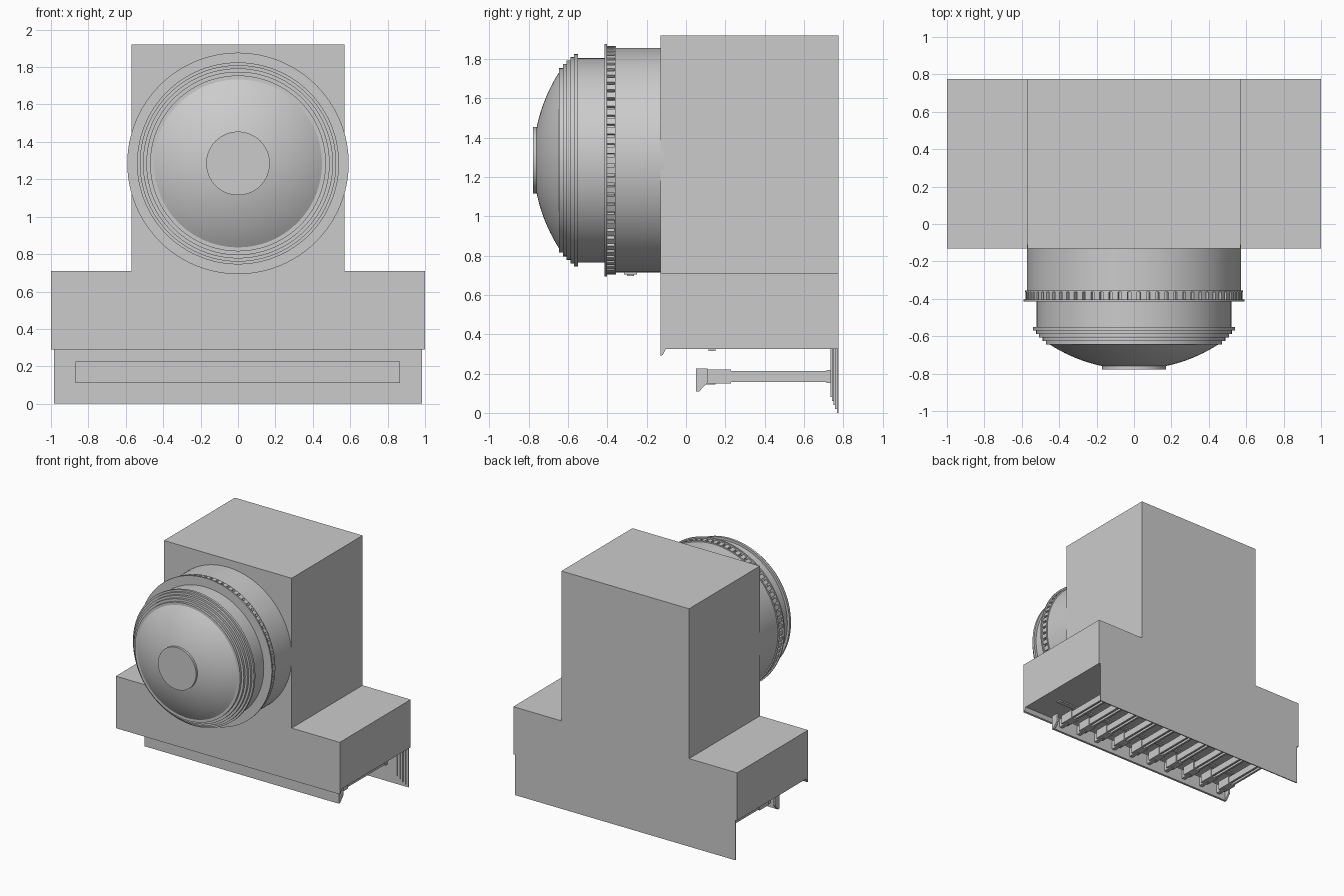
import bpy
import bmesh
from math import pi, sqrt
from mathutils import Matrix, Vector

cube = bpy.data.objects.get("Cube")
if cube:
    bpy.data.objects.remove(cube, do_unlink=True)

DRUM_Z = 1.285
BACK, FRONT, FLOOR = 0.775, -0.13, 0.325


def finish(name, bm, smooth=False):
    bmesh.ops.recalc_face_normals(bm, faces=bm.faces[:])
    mesh = bpy.data.meshes.new(name)
    bm.to_mesh(mesh)
    bm.free()
    obj = bpy.data.objects.new(name, mesh)
    bpy.context.collection.objects.link(obj)
    if smooth:
        bpy.ops.object.select_all(action='DESELECT')
        obj.select_set(True)
        bpy.context.view_layer.objects.active = obj
        bpy.ops.object.shade_smooth_by_angle(angle=pi / 6)


def add_box(bm, x, y, z, turn=Matrix.Identity(4)):
    """Add a box from (low, high) ranges, optionally transformed."""
    size = [b - a for a, b in (x, y, z)]
    centre = Vector([(a + b) / 2 for a, b in (x, y, z)])
    matrix = Matrix.Translation(centre) @ Matrix.Diagonal((*size, 1))
    bmesh.ops.create_cube(bm, size=1, matrix=turn @ matrix)


def box(name, x, y, z):
    bm = bmesh.new()
    add_box(bm, x, y, z)
    finish(name, bm)


def prism(name, outline, axis, low, high):
    """Extrude a closed outline along x (outline is y, z) or y (outline is x, z)."""
    bm = bmesh.new()
    if axis == 'x':
        verts = [bm.verts.new((low, a, b)) for a, b in outline]
        step = Vector((high - low, 0, 0))
    else:
        verts = [bm.verts.new((a, low, b)) for a, b in outline]
        step = Vector((0, high - low, 0))
    face = bm.faces.new(verts)
    new = bmesh.ops.extrude_face_region(bm, geom=[face], use_keep_orig=True)["geom"]
    bmesh.ops.translate(bm, vec=step, verts=[v for v in new if isinstance(v, bmesh.types.BMVert)])
    finish(name, bm)


def lathe(name, profile, segments=96):
    """Turn a profile of (radius, y) around the drum axis."""
    bm = bmesh.new()
    verts = [bm.verts.new((r, y, DRUM_Z)) for r, y in profile]
    edges = [bm.edges.new(pair) for pair in zip(verts, verts[1:])]
    bmesh.ops.spin(bm, geom=verts + edges, cent=(0, 0, DRUM_Z), axis=(0, 1, 0),
                   angle=2 * pi, steps=segments)
    bmesh.ops.remove_doubles(bm, verts=bm.verts[:], dist=0.0001)
    finish(name, bm, smooth=True)


# Housing: tall tower on a wide base, one solid T shape
half = [(0.57, 1.92), (0.57, 0.71), (1, 0.71), (1, FLOOR)]
prism("housing", half + [(-x, z) for x, z in reversed(half)], 'y', FRONT, BACK)

# Lip hanging under the front edge
prism("front_lip", [(FRONT, FLOOR), (FRONT, 0.29), (FRONT + 0.012, 0.295),
                    (FRONT + 0.027, FLOOR)], 'x', -1, 1)

# Back panel, thickening in steps towards the middle
bm = bmesh.new()
for i in range(5):
    inset = 0.02 * i
    add_box(bm, (inset - 0.985, 0.985 - inset),
            (BACK - 0.008 * (i + 1), BACK - 0.008 * i), (inset, FLOOR))
finish("back_panel", bm)

# Rail below the base
box("under_rail", (-0.87, 0.87), (0.115, 0.15), (0.315, FLOOR))

# Front bar with wedge-shaped end brackets
box("front_bar", (-0.87, 0.865), (0.05, 0.068), (0.11, 0.225))
wedge = [(0.05, 0.11), (0.068, 0.11), (0.11, 0.155), (0.11, 0.225), (0.05, 0.225)]
for side, x in (("right", -0.87), ("left", 0.85)):
    prism(side + "_bar_bracket", wedge, 'x', x, x + 0.015)

# Row of support arms: twin rods, web, front block and back flange
for i in range(10):
    x = (i - 4.5) * 0.175
    bm = bmesh.new()
    for s in (-1, 1):
        add_box(bm, (x + s * 0.018 - 0.008, x + s * 0.018 + 0.008), (0.22, 0.735), (0.158, 0.212))
    add_box(bm, (x - 0.012, x + 0.012), (0.22, 0.735), (0.175, 0.195))
    add_box(bm, (x - 0.032, x + 0.032), (0.11, 0.23), (0.15, 0.22))
    add_box(bm, (x - 0.015, x + 0.015), (0.06, 0.15), (0.144, 0.215))
    add_box(bm, (x - 0.032, x + 0.032), (0.715, 0.74), (0.152, 0.218))
    finish("support_arm_%d" % (i + 1), bm)

# Drum body with two thin flanges around a toothed groove
lathe("drum", [(0, FRONT + 0.02), (0.572, FRONT + 0.02), (0.572, -0.355), (0.582, -0.355),
               (0.582, -0.363), (0.56, -0.363), (0.56, -0.403), (0.592, -0.403),
               (0.592, -0.414), (0.52, -0.414), (0.52, -0.5), (0, -0.5)])

# Teeth around the groove
bm = bmesh.new()
count = 72
for i in range(count):
    turn = Matrix.Translation((0, 0, DRUM_Z)) @ Matrix.Rotation(2 * pi * i / count, 4, 'Y')
    add_box(bm, (-0.016, 0.016), (-0.404, -0.362), (0.55, 0.581), turn)
finish("ring_teeth", bm)

# Front collar: stepped rings shrinking to the dome rim
steps = [(0, -0.49), (0.52, -0.49), (0.52, -0.55)]
y = -0.55
for r in (0.54, 0.525, 0.508, 0.49, 0.47):
    steps += [(r, y), (r, y - 0.019)]
    y -= 0.019
lathe("stepped_collar", steps + [(0, y)])

# Shallow spherical dome
radius, rim, apex = 0.83, 0.452, -0.777
dome = [(rim, -0.63)]
for i in range(17):
    r = rim * (1 - i / 16)
    dome.append((r, apex + radius - sqrt(radius ** 2 - r ** 2)))
lathe("dome", dome)

# Flat cap on the dome
lathe("dome_cap", [(0.17, -0.74), (0.17, -0.778), (0, -0.778)], 64)

# Small latch under the drum
bm = bmesh.new()
low = DRUM_Z - 0.572
add_box(bm, (-0.02, 0.02), (-0.315, -0.25), (low - 0.008, low + 0.02))
add_box(bm, (-0.012, 0.012), (-0.3, -0.265), (low - 0.017, low))
finish("drum_latch", bm)
